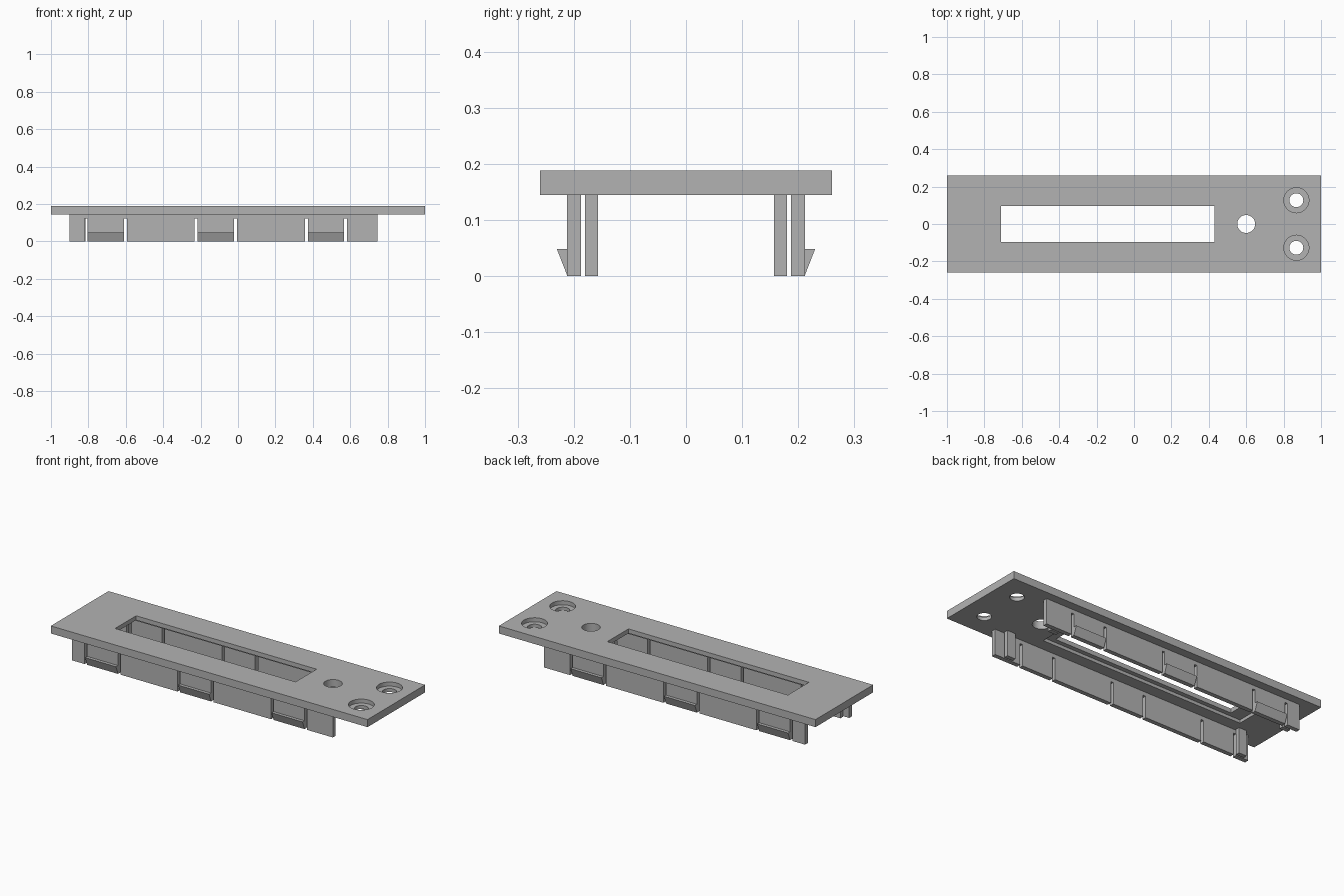
import bpy
import bmesh
import math
from mathutils import Vector

cube = bpy.data.objects.get("Cube")
if cube:
    bpy.data.objects.remove(cube, do_unlink=True)

grey = bpy.data.materials.new("plain grey plastic")
grey.use_nodes = True
colour = (0.45, 0.45, 0.45, 1)
grey.diffuse_color = colour
grey.node_tree.nodes["Principled BSDF"].inputs["Base Color"].default_value = colour


def finish(name, bm):
    bmesh.ops.recalc_face_normals(bm, faces=bm.faces)
    mesh = bpy.data.meshes.new(name)
    bm.to_mesh(mesh)
    bm.free()
    mesh.materials.append(grey)
    obj = bpy.data.objects.new(name, mesh)
    bpy.context.collection.objects.link(obj)
    return obj


def prism(name, points, direction):
    """Extrude a flat outline along a direction."""
    bm = bmesh.new()
    face = bm.faces.new([bm.verts.new(p) for p in points])
    out = bmesh.ops.extrude_face_region(bm, geom=[face])
    verts = [v for v in out["geom"] if isinstance(v, bmesh.types.BMVert)]
    bmesh.ops.translate(bm, verts=verts, vec=Vector(direction))
    return finish(name, bm)


def box(name, x0, x1, y0, y1, z0, z1):
    outline = [(x0, y0, z0), (x1, y0, z0), (x1, y1, z0), (x0, y1, z0)]
    return prism(name, outline, (0, 0, z1 - z0))


def cylinder(name, x, y, r, z0, z1, sides=48):
    outline = [(x + r * math.cos(a), y + r * math.sin(a), z0)
               for a in (math.tau * i / sides for i in range(sides))]
    return prism(name, outline, (0, 0, z1 - z0))


def cut(target, cutter):
    cutter.hide_render = True
    mod = target.modifiers.new("cut", "BOOLEAN")
    mod.operation = "DIFFERENCE"
    mod.solver = "EXACT"
    mod.object = cutter
    bpy.context.view_layer.objects.active = target
    bpy.ops.object.modifier_apply(modifier=mod.name)
    bpy.data.objects.remove(cutter, do_unlink=True)


# Cover plate with window, underside recess and holes
BOTTOM, TOP = 0.145, 0.188
plate = box("cover_plate", -1, 1, -0.26, 0.26, BOTTOM, TOP)
cut(plate, box("recess_cutter", -0.79, 0.49, -0.12, 0.12, 0.1, 0.163))
cut(plate, box("window_cutter", -0.71, 0.43, -0.095, 0.095, 0.1, 0.25))
cut(plate, cylinder("round_hole_cutter", 0.6, 0, 0.048, 0.1, 0.25))
for y in (-0.127, 0.127):
    cut(plate, cylinder("screw_hole_cutter", 0.868, y, 0.037, 0.1, 0.25))
    cut(plate, cylinder("counterbore_cutter", 0.868, y, 0.067, 0.165, 0.25))
bpy.ops.object.select_all(action="DESELECT")
plate.select_set(True)
bpy.context.view_layer.objects.active = plate
bpy.ops.object.shade_smooth_by_angle(angle=math.radians(30))

# Side walls with slots that free the spring tongues
TONGUES = [(-0.805, -0.61), (-0.217, -0.022), (0.373, 0.568)]
SLOT, SLOT_TOP = 0.016, 0.123
slots = []
for a, b in TONGUES:
    slots += [(a - SLOT, a), (b, b + SLOT)]

for side, label in ((-1, "front"), (1, "back")):
    inner, outer = side * 0.187, side * 0.212
    outline = [(-0.9, BOTTOM), (-0.9, 0)]
    for a, b in slots:
        outline += [(a, 0), (a, SLOT_TOP), (b, SLOT_TOP), (b, 0)]
    outline += [(0.747, 0), (0.747, BOTTOM)]
    prism(label + "_wall", [(x, inner, z) for x, z in outline],
          (0, outer - inner, 0))

    # Wedge catches on the tongues
    for i, (a, b) in enumerate(TONGUES):
        wedge = [(a, outer, 0.002), (a, side * 0.23, 0.048), (a, outer, 0.048)]
        prism(f"{label}_catch_{i + 1}", wedge, (b - a, 0, 0))

    # Short posts standing just inside the wall ends
    for i, (a, b) in enumerate([(-0.865, -0.815), (0.64, 0.692)]):
        y0, y1 = sorted((side * 0.157, side * 0.18))
        box(f"{label}_post_{i + 1}", a, b, y0, y1, 0, BOTTOM)
